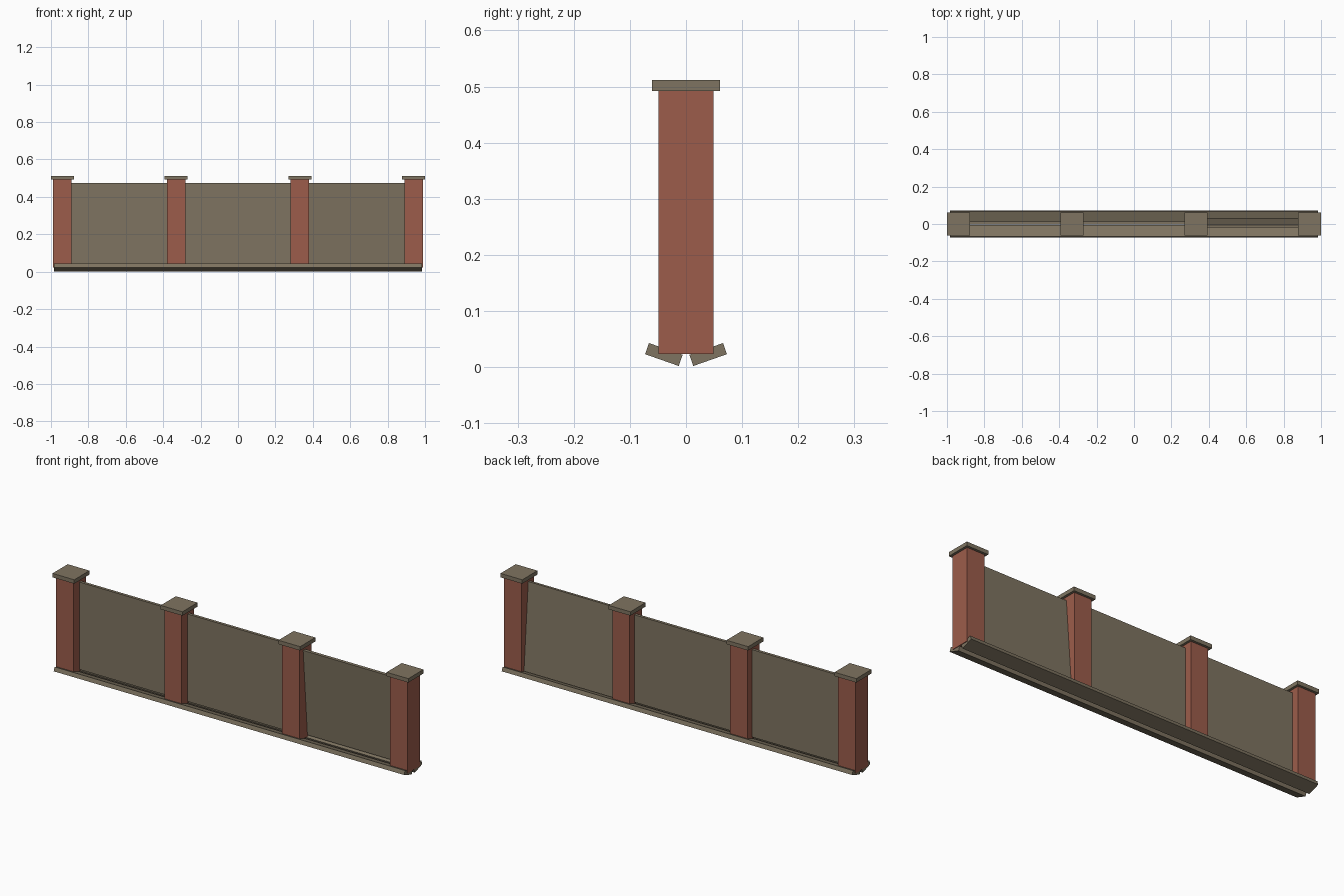
import bpy, bmesh, math
from mathutils import Matrix

if "Cube" in bpy.data.objects:
    bpy.data.objects.remove(bpy.data.objects["Cube"])


def material(name, rgb):
    m = bpy.data.materials.new(name)
    m.diffuse_color = (*rgb, 1.0)
    m.use_nodes = True
    m.node_tree.nodes["Principled BSDF"].inputs["Base Color"].default_value = m.diffuse_color
    return m


TAUPE = material("taupe", (0.212, 0.175, 0.119))
BRICK = material("brick red", (0.335, 0.108, 0.070))


def box(name, size, center, mat, tilt=0.0):
    """Flat-faced box, tilted about the x axis through its centre."""
    me = bpy.data.meshes.new(name)
    bm = bmesh.new()
    bmesh.ops.create_cube(bm, size=1.0, matrix=Matrix.Diagonal((*size, 1.0)))
    bm.to_mesh(me)
    bm.free()
    me.materials.append(mat)
    ob = bpy.data.objects.new(name, me)
    ob.location = center
    ob.rotation_euler.x = tilt
    bpy.context.collection.objects.link(ob)
    return ob


POSTS = (-0.939, -0.331, 0.331, 0.939)

# Square posts with flat caps
for i, x in enumerate(POSTS, 1):
    box(f"post_{i}", (0.098, 0.098, 0.469), (x, 0, 0.2575), BRICK)
    box(f"post_cap_{i}", (0.122, 0.122, 0.02), (x, 0, 0.502), TAUPE)

# Panels between the posts; the last one hangs askew, leaning forward
PANELS = ((0.005, 0.0), (0.005, 0.0), (0.005, math.radians(4.4)))
for i, (y, tilt) in enumerate(PANELS):
    a, b = POSTS[i], POSTS[i + 1]
    box(f"panel_{i + 1}", (b - a - 0.04, 0.015, 0.444),
        ((a + b) / 2, y, 0.253), TAUPE, tilt)

# Tilted footing boards, low in the middle and raised outward
for name, side in (("front", -1), ("back", 1)):
    box(f"footing_board_{name}", (1.97, 0.0635, 0.021),
        (0, side * 0.0395, 0.0224), TAUPE, side * math.radians(19.3))
